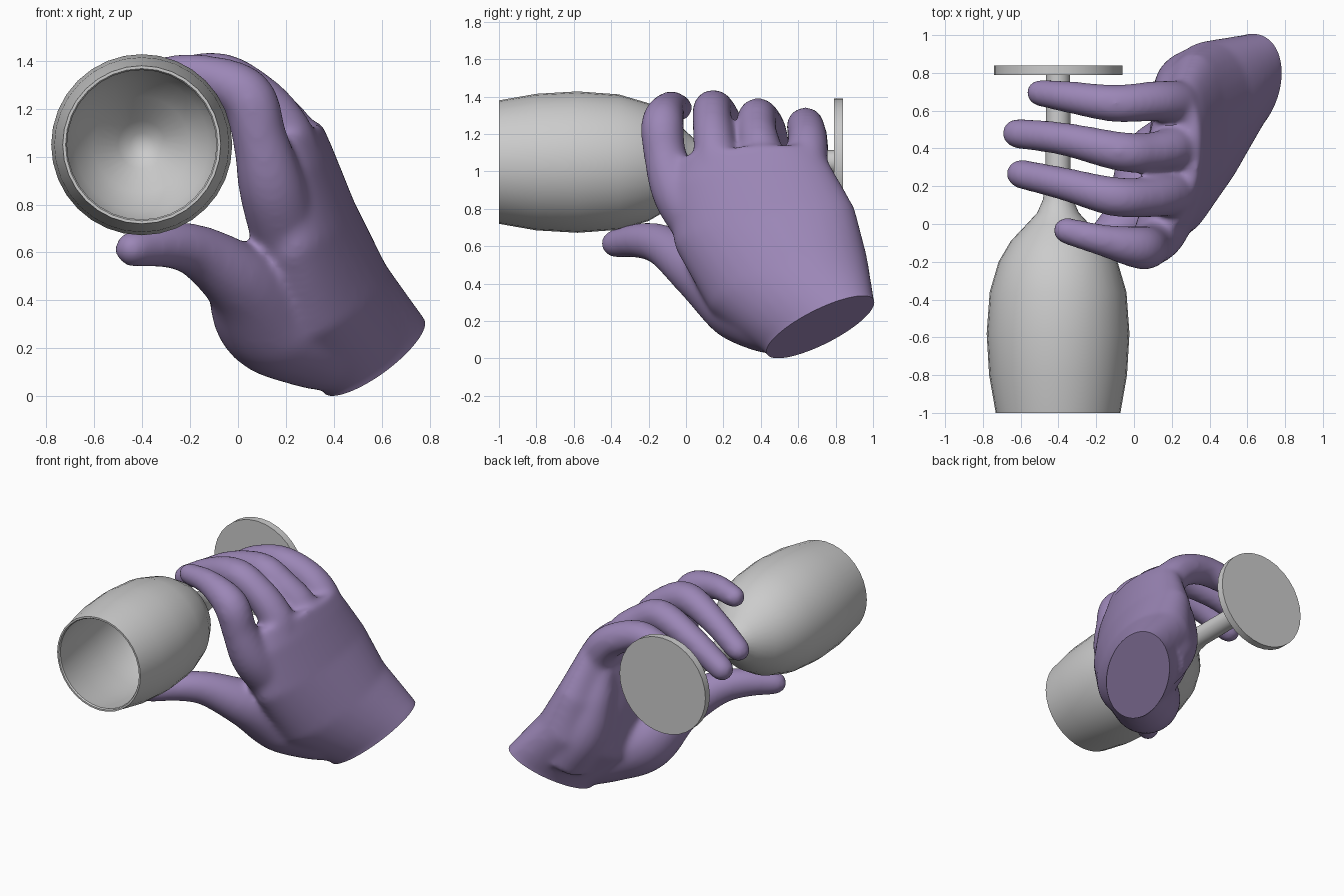
import bpy, bmesh, math
from mathutils import Vector as V

if "Cube" in bpy.data.objects:
    bpy.data.objects.remove(bpy.data.objects["Cube"])


def add_object(name, bm, angle):
    bmesh.ops.recalc_face_normals(bm, faces=bm.faces[:])
    me = bpy.data.meshes.new(name)
    bm.to_mesh(me)
    bm.free()
    ob = bpy.data.objects.new(name, me)
    bpy.context.collection.objects.link(ob)
    bpy.ops.object.select_all(action='DESELECT')
    ob.select_set(True)
    bpy.context.view_layer.objects.active = ob
    bpy.ops.object.shade_smooth_by_angle(angle=math.radians(angle))
    return ob


def loft(bm, sections, n=20):
    """Closed skin over elliptical sections (centre, half axis a, half axis b)."""
    rings = []
    for c, a, b in sections:
        rings.append([bm.verts.new(c + a * math.cos(t) + b * math.sin(t))
                      for t in (2 * math.pi * i / n for i in range(n))])
    for r, s in zip(rings, rings[1:]):
        for i in range(n):
            j = (i + 1) % n
            bm.faces.new((r[i], r[j], s[j], s[i]))
    bm.faces.new(rings[0][::-1])
    bm.faces.new(rings[-1])


def digit(bm, pts):
    """Tapered tube through (x, y, z, radius) points with a rounded tip."""
    P = [V(p) for p in pts]
    P = [2 * P[0] - P[1]] + P + [2 * P[-1] - P[-2]]
    path = []
    for i in range(1, len(P) - 2):
        p0, p1, p2, p3 = P[i - 1:i + 3]
        for k in range(5):
            t = k / 5
            path.append(0.5 * (2 * p1 + (p2 - p0) * t + (2 * p0 - 5 * p1 + 4 * p2 - p3) * t * t
                               + (3 * p1 - p0 - 3 * p2 + p3) * t ** 3))
    path.append(P[-2])
    sections = []
    for i, p in enumerate(path):
        d = (path[min(i + 1, len(path) - 1)].xyz - path[max(i - 1, 0)].xyz).normalized()
        a = d.cross(V((0.3, 0.9, 0.3))).normalized()
        sections.append((p.xyz, a * p.w, d.cross(a) * p.w))
    c, a, b = sections[-1]
    for ang in (25, 50, 70, 85):
        t = math.radians(ang)
        sections.append((c + d * a.length * math.sin(t), a * math.cos(t), b * math.cos(t)))
    loft(bm, sections)


# wine glass: profile (radius, y) spun about its lying axis
profile = [(0, .06), (.05, .05), (.1, 0), (.2, -.1), (.28, -.2), (.335, -.36), (.352, -.55),
           (.34, -.8), (.312, -.99), (.318, -1), (.33, -1), (.365, -.8), (.378, -.58),
           (.362, -.36), (.315, -.2), (.25, -.09), (.165, 0), (.11, .06), (.08, .13),
           (.066, .22), (.064, .79), (.34, .79), (.34, .84), (0, .84)]
bm = bmesh.new()
vs = [bm.verts.new((-.402 + r, y, 1.05)) for r, y in profile]
es = [bm.edges.new(p) for p in zip(vs, vs[1:])]
bmesh.ops.spin(bm, geom=vs + es, cent=(-.402, 0, 1.05), axis=(0, 1, 0),
               angle=2 * math.pi, steps=32, use_merge=False)
bmesh.ops.remove_doubles(bm, verts=bm.verts[:], dist=.0005)
add_object("wine_glass", bm, 35)

# palm from wrist to knuckles
wc, wa, wb = V((.57, .72, .17)), V((.13, .27, .16)), V((.17, -.10, .05))
normal = wa.cross(wb).normalized()
bm = bmesh.new()
palm = [(wc + normal * .1, wa, wb), (wc, wa, wb)]
for c, a, b in [((.365, .55, .40), (.08, .41, .16), (.245, -.09, .08)),
                ((.28, .42, .70), (.06, .48, .11), (.2, -.06, .07)),
                ((.23, .34, .97), (.05, .43, .07), (.155, -.04, .05)),
                ((.2, .34, 1.1), (.04, .37, .03), (.14, -.03, .04))]:
    palm.append((V(c), V(a), V(b)))
loft(bm, palm, 32)
# pad below the little finger
digit(bm, [(.43, .76, .3, .19), (.3, .74, .5, .18), (.24, .7, .72, .14), (.22, .65, .9, .1)])

# fingers and thumb
digit(bm, [(.2, .1, .68, .15), (.14, -.04, .88, .14), (.09, -.11, 1.08, .115),
           (.03, -.125, 1.26, .115), (-.17, -.085, 1.345, .085), (-.36, -.035, 1.34, .072)])
digit(bm, [(.24, .17, .95, .12), (.19, .155, 1.11, .115), (.07, .14, 1.25, .107),
           (-.11, .145, 1.335, .105), (-.36, .21, 1.27, .089), (-.6, .265, 1.14, .079)])
digit(bm, [(.26, .4, .95, .12), (.21, .4, 1.1, .115), (.08, .38, 1.22, .105),
           (-.08, .385, 1.29, .105), (-.37, .45, 1.22, .089), (-.62, .48, 1.09, .081)])
digit(bm, [(.27, .62, .93, .12), (.22, .645, 1.07, .115), (.1, .65, 1.18, .107),
           (-.1, .638, 1.245, .1), (-.33, .67, 1.19, .087), (-.5, .695, 1.1, .073)])
digit(bm, [(.42, .53, .2, .19), (.29, .41, .25, .215), (.13, .28, .335, .23),
           (.01, .06, .48, .16), (-.16, -.115, .6, .115), (-.29, -.24, .63, .097),
           (-.44, -.38, .615, .077)])

# fuse the hand parts into one soft skin
raw = add_object("hand_raw", bm, 180)
m = raw.modifiers.new("fuse", 'REMESH')
m.mode, m.voxel_size = 'VOXEL', .016
m = raw.modifiers.new("soften", 'SMOOTH')
m.factor, m.iterations = .5, 24
deps = bpy.context.evaluated_depsgraph_get()
bm = bmesh.new()
bm.from_object(raw, deps)
bpy.data.objects.remove(raw)

# flat cut at the wrist
cut = bmesh.ops.bisect_plane(bm, geom=bm.verts[:] + bm.edges[:] + bm.faces[:],
                             plane_co=wc, plane_no=normal, clear_outer=True)
rim = [e for e in cut['geom_cut'] if isinstance(e, bmesh.types.BMEdge)]
bmesh.ops.holes_fill(bm, edges=rim, sides=0)
hand = add_object("hand", bm, 40)
skin = bpy.data.materials.new("purple_skin")
skin.diffuse_color = (.33, .24, .47, 1)
skin.use_nodes = True
skin.node_tree.nodes["Principled BSDF"].inputs["Base Color"].default_value = skin.diffuse_color
hand.data.materials.append(skin)
